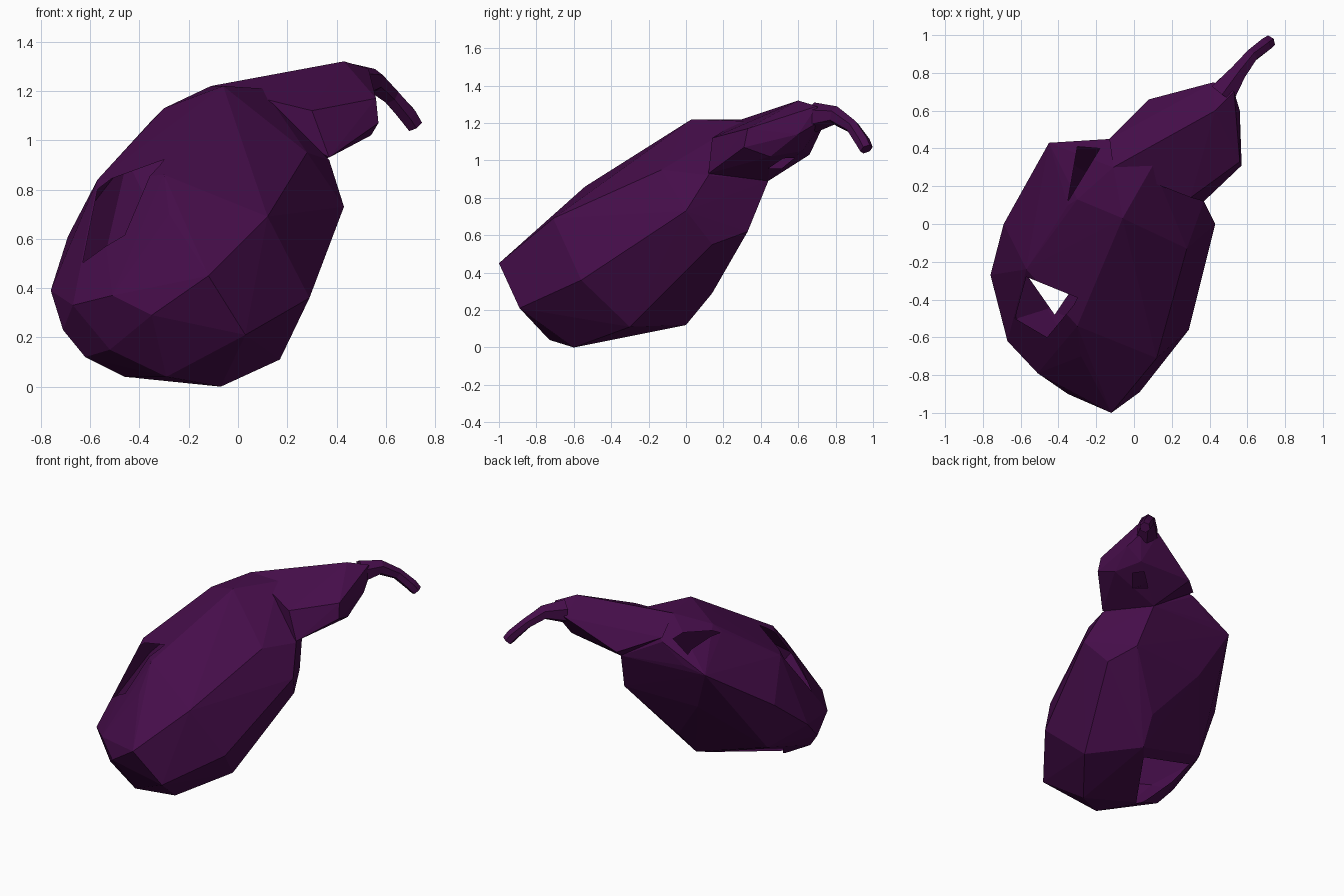
import bpy
import bmesh
from mathutils import Vector

default_cube = bpy.data.objects.get("Cube")
if default_cube:
    bpy.data.objects.remove(default_cube, do_unlink=True)

# One dark purple skin for every part
skin = bpy.data.materials.new("dark_purple_skin")
skin.use_nodes = True
purple = (0.06, 0.004, 0.068, 1.0)
skin.diffuse_color = purple
skin.node_tree.nodes["Principled BSDF"].inputs["Base Color"].default_value = purple


def add_object(name, bm):
    mesh = bpy.data.meshes.new(name)
    bm.to_mesh(mesh)
    bm.free()
    mesh.materials.append(skin)
    obj = bpy.data.objects.new(name, mesh)
    bpy.context.scene.collection.objects.link(obj)
    return obj


def add_hull(name, points):
    """Faceted convex form stretched over a few corner points."""
    bm = bmesh.new()
    for point in points:
        bm.verts.new(point)
    result = bmesh.ops.convex_hull(bm, input=bm.verts[:])
    loose = [item for item in set(result["geom_interior"] + result["geom_unused"])
             if isinstance(item, bmesh.types.BMVert)]
    bmesh.ops.delete(bm, geom=loose, context="VERTS")
    bmesh.ops.recalc_face_normals(bm, faces=bm.faces[:])
    return add_object(name, bm)


def add_cutter(name, points):
    obj = add_hull(name, points)
    obj.hide_render = True
    obj.hide_set(True)
    return obj


def add_prism(name, outline, bottom, top):
    return add_cutter(name, [(x, y, z) for x, y in outline for z in (bottom, top)])


def cut_openings(obj, cutters):
    """Cut the skin and remove the inner walls, leaving an open hollow shell."""
    planes = [(face.center.copy(), face.normal.copy()) for face in obj.data.polygons]
    for cutter in cutters:
        cut = obj.modifiers.new(cutter.name, "BOOLEAN")
        cut.operation = "DIFFERENCE"
        cut.solver = "EXACT"
        cut.object = cutter
    bpy.context.view_layer.update()
    evaluated = obj.evaluated_get(bpy.context.evaluated_depsgraph_get())
    bm = bmesh.new()
    bm.from_mesh(evaluated.to_mesh())
    evaluated.to_mesh_clear()
    inner = [face for face in bm.faces
             if all((face.calc_center_median() - spot).dot(normal) < -0.003
                    for spot, normal in planes)]
    bmesh.ops.delete(bm, geom=inner, context="FACES")
    obj.modifiers.clear()
    bm.to_mesh(obj.data)
    bm.free()
    for cutter in cutters:
        bpy.data.objects.remove(cutter, do_unlink=True)


# Fruit body, leaning from its rounded nose up to the shoulder
nose = [(-.12, -1, .45), (.03, -.89, .21), (-.35, -.9, .29), (-.29, -.73, .04),
        (-.07, -.6, 0), (-.51, -.79, .37), (-.52, -.68, .15)]
right_side = [(-.67, -.62, .33), (-.71, -.45, .23), (-.76, -.27, .39), (-.62, -.5, .12),
              (-.46, -.45, .04), (-.69, 0, .61), (-.57, -.24, .84), (-.45, .43, .92)]
left_side = [(.29, -.56, .36), (.17, -.3, .11), (.43, 0, .73), (.28, -.13, .95),
             (.37, .12, .92), (.34, .14, .55)]
upper_side = [(-.28, -.7, .7), (.12, -.71, .69), (-.3, -.54, .86), (-.06, .03, 1.22),
              (.1, .31, 1.21), (-.35, .1, 1.08), (-.3, .13, 1.13), (-.11, .3, 1.22)]
under_side = [(-.08, 0, .12), (-.6, -.05, .27), (-.04, .14, .29), (.25, .33, .62),
              (-.3, .3, .61)]
shoulder = [(-.29, .44, .95), (-.13, .45, 1.08), (.2, .44, .89)]
body_points = nose + right_side + left_side + upper_side + under_side + shoulder
body = add_hull("fruit_body", body_points)

# Cap narrowing from the shoulder to the stem
cap_rim = [(.3, .14, 1.12), (.37, .12, .93), (.57, .31, 1.07), (.56, .33, 1.17),
           (.54, .45, 1.02), (.46, .62, 1.05), (.56, .6, 1.14), (.2, .44, .89),
           (.08, .66, 1.03), (-.13, .45, 1.11)]
cap_crown = [(.1, .31, 1.21), (-.11, .3, 1.22), (.11, .42, 1.26), (.43, .6, 1.32),
             (.53, .7, 1.29), (.53, .7, 1.2), (.42, .75, 1.22), (.33, .71, 1.15)]
cap_points = cap_rim + cap_crown
cap = add_hull("cap", cap_points)

# Torn openings in the body, which also opens into the cap
upper_tear = add_prism("upper_tear", [(-.57, -.28), (-.3, -.39), (-.32, -.43),
                                      (-.46, -.6), (-.63, -.5)], .4, 2)
lower_tear = add_prism("lower_tear", [(-.57, -.12), (-.56, -.28), (-.42, -.48),
                                      (-.15, -.08)], -1, .5)
rear_tear = add_prism("rear_tear", [(-.35, .12), (-.3, .41), (-.18, .4)], .97, 2)
cap_shape = add_cutter("cap_shape", cap_points)
cut_openings(body, [upper_tear, lower_tear, rear_tear, cap_shape])

# Opening under the cap, and its joint with the body
cap_opening = add_prism("cap_opening", [(.38, .44), (.45, .52), (.4, .58), (.31, .51)],
                        .5, 1.1)
body_shape = add_cutter("body_shape", body_points)
cut_openings(cap, [cap_opening, body_shape])

# Drooping stem, a tapered six-sided tube
stem_path = [(.47, .69, 1.23, .08), (.55, .8, 1.24, .05), (.62, .89, 1.18, .038),
             (.69, .945, 1.1, .04), (.717, .965, 1.06, .036)]
bm = bmesh.new()
rings = []
centres = [Vector(station[:3]) for station in stem_path]
for i, station in enumerate(stem_path):
    ahead = centres[min(i + 1, len(centres) - 1)]
    behind = centres[max(i - 1, 0)]
    turn = (ahead - behind).to_track_quat("Z", "Y").to_matrix().to_4x4()
    turn.translation = centres[i]
    rings.append(bmesh.ops.create_circle(
        bm, segments=6, radius=station[3], matrix=turn)["verts"])
for first, second in zip(rings, rings[1:]):
    for k in range(len(first)):
        n = (k + 1) % len(first)
        bm.faces.new((first[k], first[n], second[n], second[k]))
bm.faces.new(rings[-1])
bmesh.ops.recalc_face_normals(bm, faces=bm.faces[:])
add_object("stem", bm)
